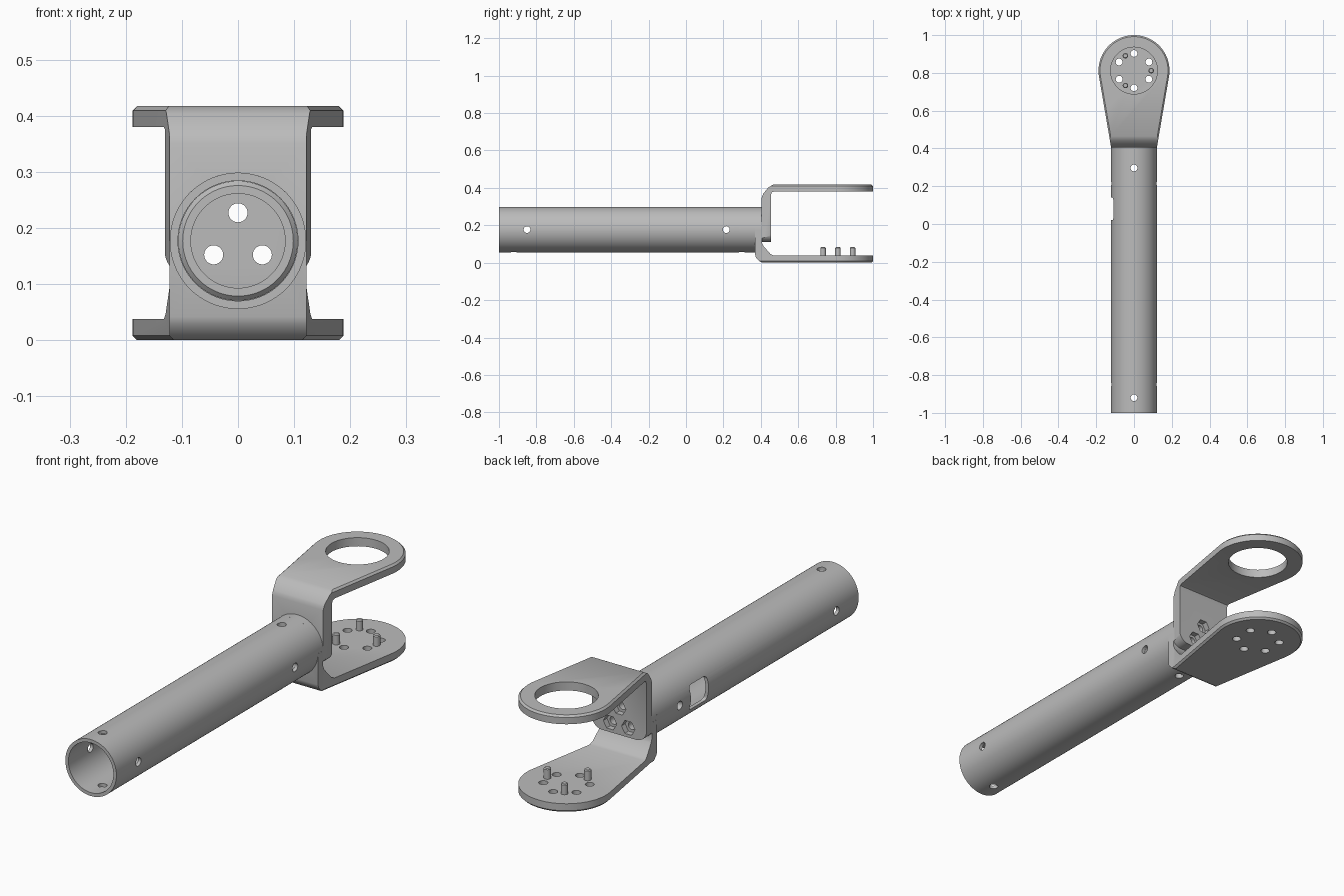
import bpy
import bmesh
from math import sin, cos, pi, radians

if "Cube" in bpy.data.objects:
    bpy.data.objects.remove(bpy.data.objects["Cube"], do_unlink=True)

grey = bpy.data.materials.new("plain_grey")
grey.use_nodes = True
COLOUR = (0.5, 0.5, 0.5, 1)
grey.diffuse_color = COLOUR
grey.node_tree.nodes["Principled BSDF"].inputs["Base Color"].default_value = COLOUR

AXIS_Z = 0.177       # height of the tube axis
TUBE_R = 0.1215
BORE_R = 0.107
HUB_Y = 0.812        # centre of the round ends
HUB_R = 0.188
PLATE_TOP = 0.417
HOLE_R = 0.018
WALL_Y = 0.37        # tube end and lower wall face
SEAM_Y = 0.405       # lower wall meets upper wall

PLACE = {"X": lambda a, b, t: (t, a, b),
         "Y": lambda a, b, t: (a, t, b),
         "Z": lambda a, b, t: (a, b, t)}


def arc(cx, cy, r, start=0, end=360, n=32):
    """Points along an arc; a full circle leaves out the repeated end."""
    steps = n if end - start == 360 else n - 1
    angles = [radians(start + (end - start) * i / steps) for i in range(n)]
    return [(cx + r * cos(a), cy + r * sin(a)) for a in angles]


def prism(name, points, axis, lo, hi, bevel=0, ends=(True, True)):
    """Extrude a 2D outline along an axis, optionally chamfering its ends."""
    place = PLACE[axis]
    bm = bmesh.new()
    low = [bm.verts.new(place(a, b, lo)) for a, b in points]
    high = [bm.verts.new(place(a, b, hi)) for a, b in points]
    caps = [bm.faces.new(low), bm.faces.new(high)]
    for i in range(len(points)):
        j = (i + 1) % len(points)
        bm.faces.new((low[i], low[j], high[j], high[i]))
    bmesh.ops.recalc_face_normals(bm, faces=bm.faces)
    if bevel:
        rims = [e for cap, use in zip(caps, ends) if use for e in cap.edges]
        bmesh.ops.bevel(bm, geom=rims, offset=bevel, segments=1, affect="EDGES")
    mesh = bpy.data.meshes.new(name)
    bm.to_mesh(mesh)
    bm.free()
    mesh.materials.append(grey)
    obj = bpy.data.objects.new(name, mesh)
    bpy.context.collection.objects.link(obj)
    return obj


def combine(obj, tool, operation="DIFFERENCE"):
    """Apply a boolean with a helper solid, then discard the helper."""
    tool.hide_render = True
    mod = obj.modifiers.new("boolean", "BOOLEAN")
    mod.operation = operation
    mod.solver = "EXACT"
    mod.object = tool
    bpy.context.view_layer.objects.active = obj
    bpy.ops.object.modifier_apply(modifier=mod.name)
    bpy.data.objects.remove(tool, do_unlink=True)


def drill(obj, axis, a, b, r, lo, hi, n=32):
    combine(obj, prism("drill", arc(a, b, r, n=n), axis, lo, hi))


def finish(obj):
    bpy.ops.object.select_all(action="DESELECT")
    obj.select_set(True)
    bpy.context.view_layer.objects.active = obj
    bpy.ops.object.shade_smooth_by_angle(angle=radians(30))


def cross_holes(obj, side_ys, top_ys):
    """Fastener holes passing straight through the round section."""
    for y in side_ys:
        drill(obj, "X", y, AXIS_Z, HOLE_R, -0.2, 0.2, 24)
    for y in top_ys:
        drill(obj, "Z", 0, y, HOLE_R, -0.1, 0.4, 24)


def teardrop():
    """Plan outline shared by both fork arms, chamfered on its outer faces."""
    half = 0.122
    points = arc(0, HUB_Y, HUB_R, -9.7, 189.7, 64)
    points += [(-half, 0.41), (-half, 0.3), (half, 0.3), (half, 0.41)]
    return prism("plan", points, "Z", 0, PLATE_TOP, bevel=0.008)


def bolt_centres(r=0.05):
    return [(r * cos(a), AXIS_Z + r * sin(a))
            for a in (pi / 2 + k * 2 * pi / 3 for k in range(3))]


# Long tube with window and fastener holes
tube = prism("tube", arc(0, AXIS_Z, TUBE_R, n=96), "Y", -1, WALL_Y)
drill(tube, "Y", 0, AXIS_Z, BORE_R, -1.1, 0.5, 96)
cross_holes(tube, (-0.85, 0.215), (-0.92, 0.297))
corners = []
for cy, cz, start in ((0.125, 0.215, 0), (0.035, 0.215, 90),
                      (0.035, 0.139, 180), (0.125, 0.139, 270)):
    corners += arc(cy, cz, 0.015, start, start + 90, 6)
combine(tube, prism("window", corners, "X", -0.2, -0.05))
finish(tube)

# Hollow spigot that plugs into the tube
spigot = prism("spigot", arc(0, AXIS_Z, BORE_R - 0.0005, n=96), "Y", 0.15,
               WALL_Y + 0.004, bevel=0.008, ends=(True, False))
drill(spigot, "Y", 0, AXIS_Z, 0.084, 0.1, 0.5, 96)
cross_holes(spigot, (0.215,), (0.297,))
finish(spigot)

# Lower fork arm: wall with a round top, bend and mounting plate
section = [(WALL_Y, 0.32), (WALL_Y, 0.042), (0.374, 0.028), (0.392, 0.008),
           (0.41, 0), (1.05, 0), (1.05, 0.038), (0.468, 0.038), (0.452, 0.046),
           (0.412, 0.092), (SEAM_Y, 0.11), (SEAM_Y, 0.32)]
lower_arm = prism("lower_arm", section, "X", -0.3, 0.3)
combine(lower_arm, teardrop(), "INTERSECT")
outline = arc(0, AXIS_Z, TUBE_R, 0, 180, 48)
outline += [(-0.25, 0.15), (-0.25, -0.1), (0.25, -0.1), (0.25, 0.15)]
combine(lower_arm, prism("front", outline, "Y", 0.2, 1.2), "INTERSECT")
for k in range(6):
    a = pi / 2 + k * pi / 3
    drill(lower_arm, "Z", 0.091 * cos(a), HUB_Y + 0.091 * sin(a), HOLE_R, -0.1, 0.1, 24)
for x, z in bolt_centres():
    drill(lower_arm, "Y", x, z, 0.017, 0.3, 0.5)
finish(lower_arm)

# Upper fork arm: wall with rounded lower corners, bend and ring plate
section = [(SEAM_Y, 0.1), (SEAM_Y, 0.35), (0.413, 0.37), (0.442, 0.404),
           (0.465, PLATE_TOP), (1.05, PLATE_TOP), (1.05, 0.38), (0.469, 0.38),
           (0.459, 0.376), (0.455, 0.366), (0.455, 0.1)]
upper_arm = prism("upper_arm", section, "X", -0.3, 0.3)
combine(upper_arm, teardrop(), "INTERSECT")
outline = [(0.25, 0.365), (0.25, 0.5), (-0.25, 0.5), (-0.25, 0.365), (-0.131, 0.36)]
outline += arc(-0.081, 0.161, 0.05, 180, 270, 12)
outline += arc(0.081, 0.161, 0.05, 270, 360 - 0.01, 12) + [(0.131, 0.36)]
combine(upper_arm, prism("front", outline, "Y", 0.2, 1.2), "INTERSECT")
drill(upper_arm, "Z", 0, HUB_Y, 0.124, 0.3, 0.5, 64)
for x, z in bolt_centres():
    drill(upper_arm, "Y", x, z, 0.017, 0.3, 0.5)
    drill(upper_arm, "Y", x, z, 0.032, 0.43, 0.5, 6)
finish(upper_arm)

# Locating pins on the lower plate
for k in range(3):
    a = k * 2 * pi / 3
    centre = (0.091 * cos(a), HUB_Y + 0.091 * sin(a))
    finish(prism(f"pin_{k + 1}", arc(*centre, 0.0145, n=24), "Z", 0.03, 0.083,
                 bevel=0.004, ends=(False, True)))
